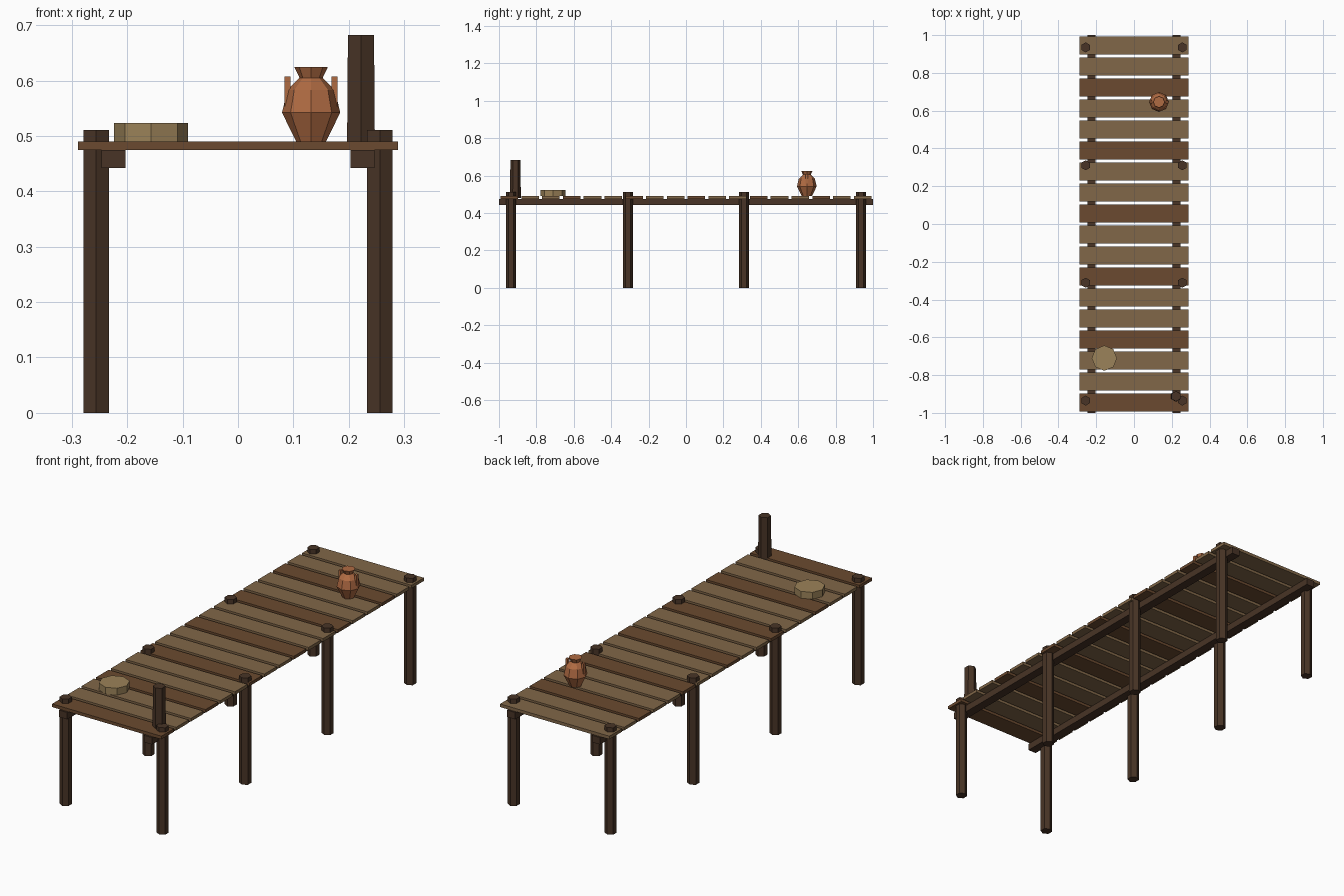
import bpy, bmesh, math

if "Cube" in bpy.data.objects:
    bpy.data.objects.remove(bpy.data.objects["Cube"])


def material(name, rgb):
    m = bpy.data.materials.new(name)
    m.diffuse_color = (*rgb, 1)
    m.use_nodes = True
    m.node_tree.nodes["Principled BSDF"].inputs["Base Color"].default_value = m.diffuse_color
    return m


LIGHT = material("light_wood", (0.22, 0.135, 0.065))
BROWN = material("brown_wood", (0.145, 0.068, 0.029))
DARK = material("dark_wood", (0.065, 0.034, 0.019))
CLAY = material("clay", (0.43, 0.145, 0.055))
PALE = material("pale_wood", (0.33, 0.225, 0.10))


def finish(name, bm, mat):
    bmesh.ops.recalc_face_normals(bm, faces=bm.faces)
    me = bpy.data.meshes.new(name)
    bm.to_mesh(me)
    bm.free()
    me.materials.append(mat)
    ob = bpy.data.objects.new(name, me)
    bpy.context.collection.objects.link(ob)
    return ob


def box(name, centre, size, mat):
    bm = bmesh.new()
    bmesh.ops.create_cube(bm, size=1)
    for v in bm.verts:
        v.co = [c * s for c, s in zip(v.co, size)]
    ob = finish(name, bm, mat)
    ob.location = centre
    return ob


def turned(name, x, y, profile, sides, mat):
    """Closed faceted solid from (radius, z) rings, one corner on the +y axis."""
    bm = bmesh.new()
    rings = []
    for r, z in profile:
        angles = [2 * math.pi * i / sides for i in range(sides)]
        rings.append([bm.verts.new((r * math.sin(a), r * math.cos(a), z)) for a in angles])
    for a, b in zip(rings, rings[1:]):
        for i in range(sides):
            j = (i + 1) % sides
            bm.faces.new((a[i], a[j], b[j], b[i]))
    bm.faces.new(rings[0])
    bm.faces.new(rings[-1])
    ob = finish(name, bm, mat)
    ob.location = (x, y, 0)
    return ob


DECK = 0.49

# deck planks, every third one darker
PLANKS = 18
pitch = 2 / PLANKS
for i in range(PLANKS):
    y = -1 + pitch * (i + 0.5)
    box(f"plank_{i + 1}", (0, y, DECK - 0.0075), (0.578, 0.094, 0.015),
        LIGHT if i % 3 else BROWN)

# side beams and hexagonal piles
for s, side in ((-1, "left"), (1, "right")):
    box(f"{side}_beam", (s * 0.2245, 0, 0.4585), (0.043, 2, 0.033), DARK)
    for k, y in enumerate((-0.935, -0.311, 0.311, 0.935)):
        turned(f"{side}_pile_{k + 1}", s * 0.256, y, [(0.0265, 0), (0.0265, 0.511)], 6, DARK)

# mooring post
turned("mooring_post", 0.222, -0.912, [(0.029, DECK - 0.01), (0.0272, 0.682)], 6, DARK)

# low round lid
turned("round_block", -0.157, -0.71, [(0.067, DECK), (0.067, 0.523)], 8, PALE)

# clay jar with two handles
JX, JY = 0.132, 0.646
turned("jar", JX, JY, [(0.027, DECK), (0.0525, 0.542), (0.043, 0.583),
                       (0.021, 0.605), (0.030, 0.624)], 8, CLAY)
for s, side in ((-1, "left"), (1, "right")):
    box(f"jar_{side}_handle", (JX + s * 0.0425, JY, 0.58), (0.011, 0.014, 0.054), CLAY)
